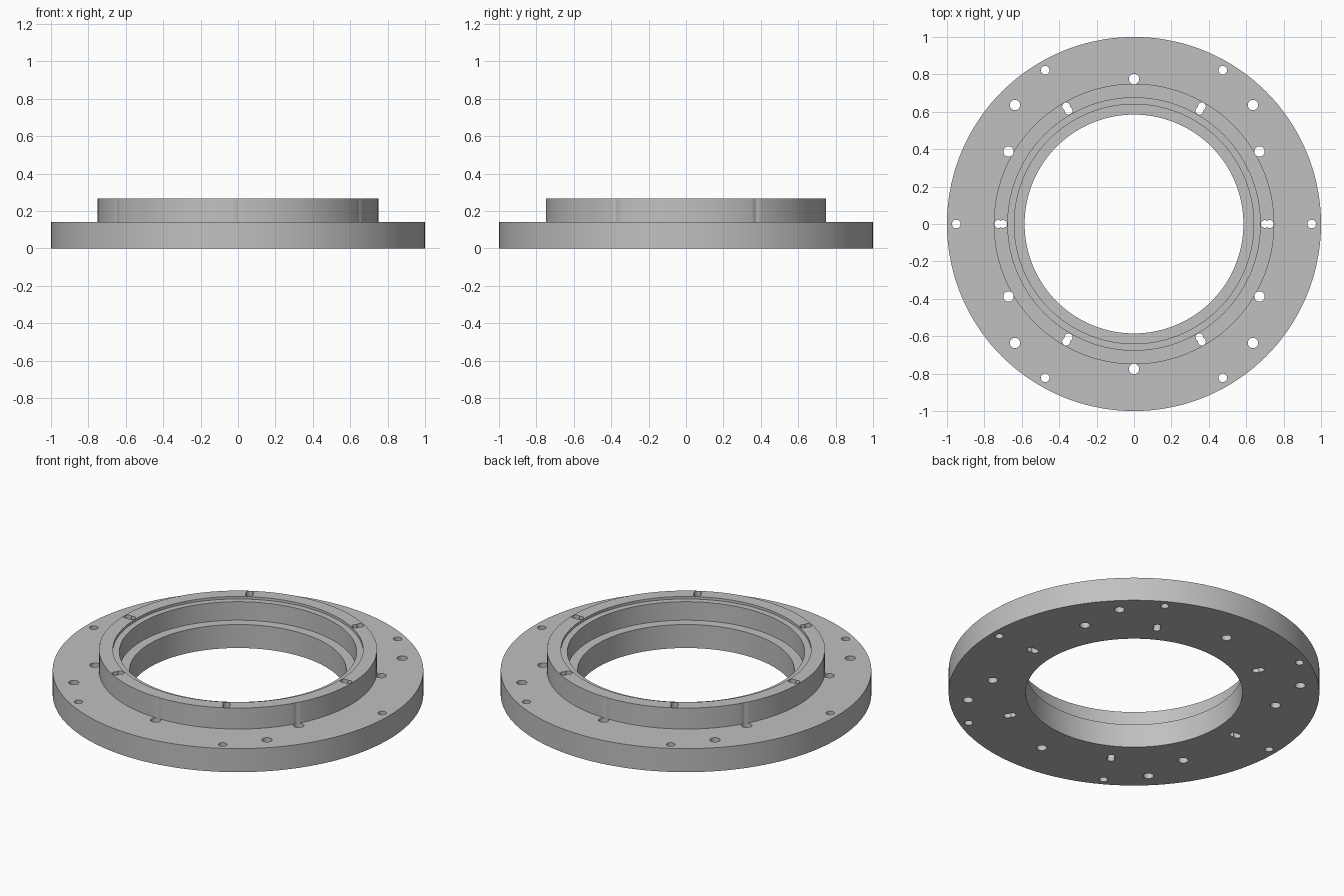
import bpy
import bmesh
from math import cos, sin, tau, radians
from mathutils import Matrix, Vector

default = bpy.data.objects.get("Cube")
if default:
    bpy.data.objects.remove(default, do_unlink=True)

SEGMENTS = 144
FLANGE_TOP, BOSS_TOP, LIP = 0.14, 0.265, 0.25

metal = bpy.data.materials.new("machined grey metal")
metal.use_nodes = True
grey = (0.53, 0.53, 0.53, 1)
metal.diffuse_color = grey
metal.node_tree.nodes["Principled BSDF"].inputs["Base Color"].default_value = grey


def make_object(name, bm):
    bmesh.ops.recalc_face_normals(bm, faces=bm.faces)
    mesh = bpy.data.meshes.new(name)
    bm.to_mesh(mesh)
    bm.free()
    mesh.materials.append(metal)
    obj = bpy.data.objects.new(name, mesh)
    bpy.context.collection.objects.link(obj)
    return obj


def lathe(name, profile):
    """Revolve a closed (radius, height) outline around the z axis."""
    bm = bmesh.new()
    rings = [[bm.verts.new((r * cos(tau * i / SEGMENTS), r * sin(tau * i / SEGMENTS), z))
              for i in range(SEGMENTS)] for r, z in profile]
    for ring, following in zip(rings, rings[1:] + rings[:1]):
        for i in range(SEGMENTS):
            j = (i + 1) % SEGMENTS
            bm.faces.new((ring[i], ring[j], following[j], following[i]))
    return make_object(name, bm)


def hole_cutter(name, patterns):
    """Upright cylinders; each pattern is circle radius, hole radius, count, start angle."""
    bm = bmesh.new()
    for circle, radius, count, start in patterns:
        for i in range(count):
            turn = Matrix.Rotation(radians(start) + tau * i / count, 4, "Z")
            place = turn @ Matrix.Translation(Vector((circle, 0, 0.15)))
            bmesh.ops.create_cone(bm, cap_ends=True, segments=24, radius1=radius,
                                  radius2=radius, depth=0.6, matrix=place)
    obj = make_object(name, bm)
    obj.hide_render = True
    return obj


# Flange with raised boss, stepped bore and shallow lip at the top
ring = lathe("flange_ring", [
    (0.585, 0), (1, 0), (1, FLANGE_TOP), (0.75, FLANGE_TOP), (0.75, BOSS_TOP),
    (0.675, BOSS_TOP), (0.675, LIP), (0.64, LIP), (0.64, FLANGE_TOP), (0.585, FLANGE_TOP)])

# Bolt holes; the boss holes are pairs that overlap, so they are cut in two passes
cutters = [
    hole_cutter("bolt_hole_cutter", [
        (0.95, 0.023, 6, 0), (0.775, 0.028, 6, 30), (0.9, 0.028, 4, 45),
        (0.7, 0.021, 6, 0)]),
    hole_cutter("boss_hole_cutter", [(0.726, 0.021, 6, 0)]),
]
bpy.context.view_layer.objects.active = ring
for cutter in cutters:
    cut = ring.modifiers.new(cutter.name, "BOOLEAN")
    cut.operation = "DIFFERENCE"
    cut.solver = "EXACT"
    cut.object = cutter
    bpy.ops.object.modifier_apply(modifier=cut.name)
    bpy.data.objects.remove(cutter, do_unlink=True)

# Smooth round walls, sharp rims
bpy.ops.object.select_all(action="DESELECT")
ring.select_set(True)
bpy.ops.object.shade_smooth_by_angle(angle=radians(30))
